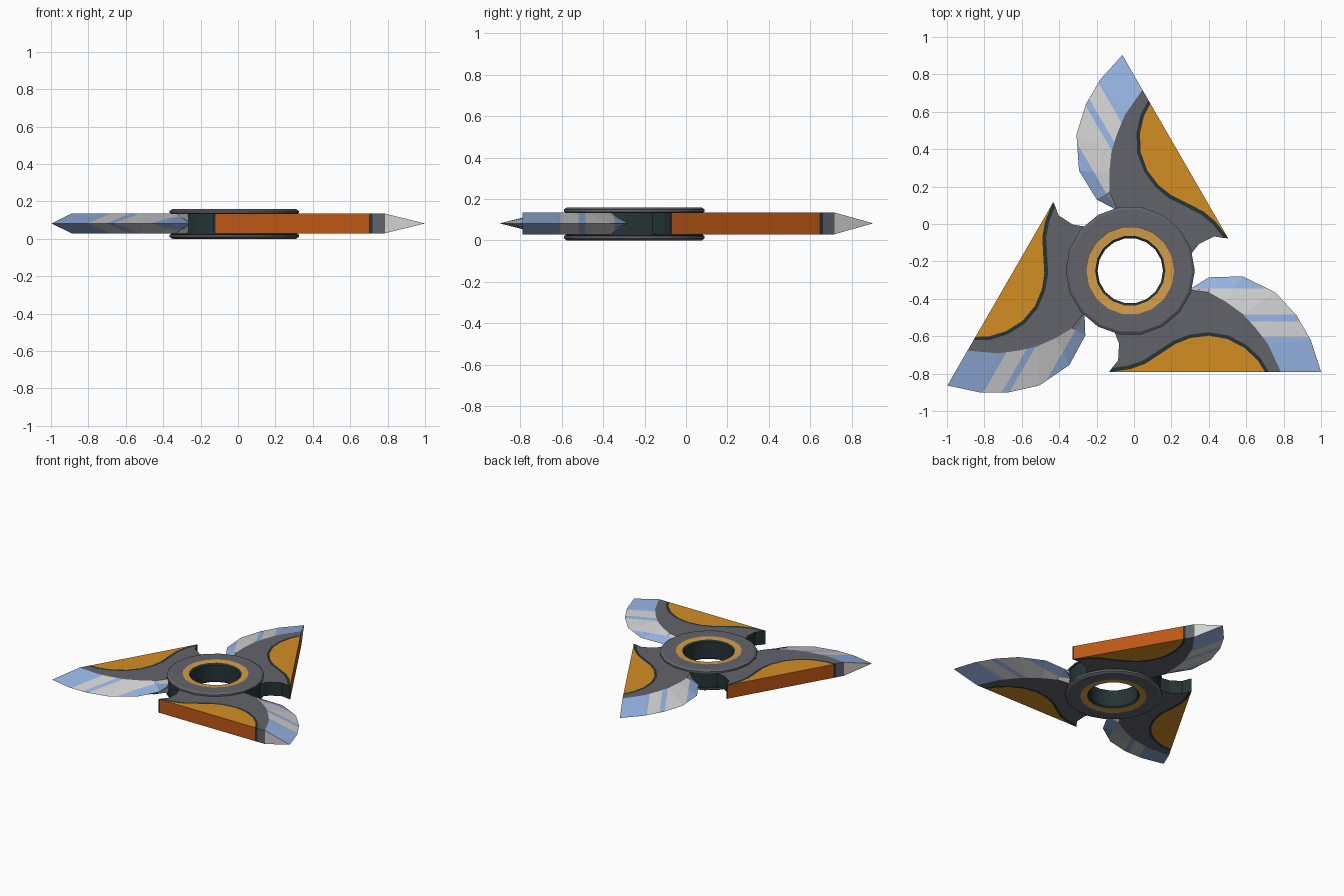
import bpy, bmesh, math
from mathutils import Vector

if "Cube" in bpy.data.objects:
    bpy.data.objects.remove(bpy.data.objects["Cube"])

CX, CY = -0.02, -0.25            # hub centre
Z0, Z1, ZM = 0.03, 0.135, 0.0825  # blade thickness and cutting-edge height


def mat(name, r, g, b):
    lin = [((c / 255 + 0.055) / 1.055) ** 2.4 for c in (r, g, b)]
    m = bpy.data.materials.new(name)
    m.diffuse_color = (*lin, 1)
    m.use_nodes = True
    m.node_tree.nodes["Principled BSDF"].inputs["Base Color"].default_value = m.diffuse_color
    return m


gray = mat("body gray", 97, 100, 107)
teal = mat("dark teal", 38, 52, 52)
amber = mat("amber", 211, 141, 36)
rust = mat("burnt orange", 190, 88, 22)
tan = mat("ring tan orange", 212, 156, 72)
blue = mat("blade blue", 149, 179, 226)
steel = mat("blade light gray", 210, 210, 210)


def finish(name, bm, mats):
    bmesh.ops.recalc_face_normals(bm, faces=bm.faces)
    me = bpy.data.meshes.new(name)
    bm.to_mesh(me)
    bm.free()
    for m in mats:
        me.materials.append(m)
    return me


def prism(name, pts, mats, rule):
    """Extrude an outline (world xy) between Z0 and Z1; rule(normal) gives the material."""
    bm = bmesh.new()
    face = bm.faces.new([bm.verts.new((x - CX, y - CY, Z0)) for x, y in pts])
    ext = bmesh.ops.extrude_face_region(bm, geom=[face])
    for v in ext["geom"]:
        if isinstance(v, bmesh.types.BMVert):
            v.co.z = Z1
    bmesh.ops.recalc_face_normals(bm, faces=bm.faces)
    for f in bm.faces:
        f.normal_update()
        f.material_index = rule(f.normal)
    bmesh.ops.triangulate(bm, faces=[f for f in bm.faces if len(f.verts) > 4])
    return finish(name, bm, mats)


# hub: lathed profile, coloured per segment
profile = [(0.175, 0.08), (0.175, 0.145), (0.188, 0.155), (0.235, 0.158), (0.238, 0.16),
           (0.33, 0.16), (0.345, 0.15), (0.345, 0.138), (0.338, 0.136), (0.338, 0.08)]
seg_mat = [1, 1, 2, 0, 0, 0, 0, 1, 1]
profile += [(r, 0.16 - z) for r, z in profile[-2:0:-1]]
seg_mat += seg_mat[::-1]
bm = bmesh.new()
N = 18
rings = []
for i in range(N):
    a = 2 * math.pi * i / N
    rings.append([bm.verts.new((r * math.cos(a), r * math.sin(a), z)) for r, z in profile])
for i in range(N):
    p, q = rings[i], rings[(i + 1) % N]
    for k in range(len(profile)):
        n = (k + 1) % len(profile)
        bm.faces.new((p[k], q[k], q[n], p[n])).material_index = seg_mat[k]
hub = bpy.data.objects.new("hub", finish("hub", bm, [gray, teal, tan]))
hub.location = (CX, CY, 0)
bpy.context.collection.objects.link(hub)
bpy.context.view_layer.objects.active = hub
hub.select_set(True)
bpy.ops.object.shade_smooth_by_angle(angle=math.radians(25))

# outlines of one arm, straight edge along y = -0.79
insert = [(-0.12, -0.79), (-0.02, -0.776), (0.06, -0.747), (0.14, -0.695), (0.22, -0.642),
          (0.30, -0.61), (0.40, -0.597), (0.50, -0.615), (0.59, -0.662), (0.66, -0.727), (0.70, -0.79)]
border = [(-0.132, -0.79), (-0.118, -0.77), (-0.03, -0.757), (0.05, -0.729), (0.13, -0.677),
          (0.21, -0.624), (0.30, -0.591), (0.40, -0.579), (0.508, -0.597), (0.602, -0.648),
          (0.677, -0.717), (0.72, -0.79)]
inner = [(0.785, -0.79), (0.715, -0.64), (0.645, -0.55), (0.58, -0.48), (0.49, -0.415),
         (0.40, -0.365), (0.29, -0.352)]
outer = [(1.0, -0.79), (0.945, -0.62), (0.87, -0.49), (0.755, -0.365), (0.58, -0.28),
         (0.40, -0.285), (0.31, -0.342)]
root = [(0.25, -0.36), (0.10, -0.46), (-0.105, -0.52), (-0.105, -0.575), (-0.08, -0.64),
        (-0.085, -0.73)]

front_side = lambda n: n.y < -0.95
arm_body = prism("arm_body", border[1:] + inner + root, [gray, teal],
                 lambda n: 0 if abs(n.z) > 0.5 or front_side(n) else 1)
arm_border = prism("arm_border", border + insert[::-1], [teal], lambda n: 0)
arm_insert = prism("arm_insert", insert, [amber, rust], lambda n: 0 if abs(n.z) > 0.5 else 1)

# cutting blade: wedge from the body to a sharp edge, cut into stripes
bm = bmesh.new()
rows = []
for (ix, iy), (ox, oy) in zip(inner, outer):
    rows.append([bm.verts.new(c) for c in ((ix - CX, iy - CY, Z0), (ox - CX, oy - CY, ZM),
                                           (ix - CX, iy - CY, Z1))])
for a, b in zip(rows, rows[1:]):
    for k in range(3):
        n = (k + 1) % 3
        bm.faces.new((a[k], a[n], b[n], b[k]))
bm.faces.new(rows[0])
bm.faces.new(rows[-1])
stripes = [-0.345, -0.485, -0.52, -0.605]
for y in stripes:
    bmesh.ops.bisect_plane(bm, geom=bm.verts[:] + bm.edges[:] + bm.faces[:],
                           plane_co=(0, y - CY, 0), plane_no=(0, 1, 0))
bmesh.ops.recalc_face_normals(bm, faces=bm.faces)
for f in bm.faces:
    f.normal_update()
    y = f.calc_center_median().y + CY
    band = sum(y < s for s in stripes)
    f.material_index = 1 if front_side(f.normal) else band % 2
arm_blade = finish("arm_blade", bm, [blue, steel])

# three arms around the hub
for i in range(3):
    for me in (arm_body, arm_border, arm_insert, arm_blade):
        ob = bpy.data.objects.new(f"{me.name}_{i + 1}", me)
        ob.location = (CX, CY, 0)
        ob.rotation_euler.z = i * 2 * math.pi / 3
        bpy.context.collection.objects.link(ob)
